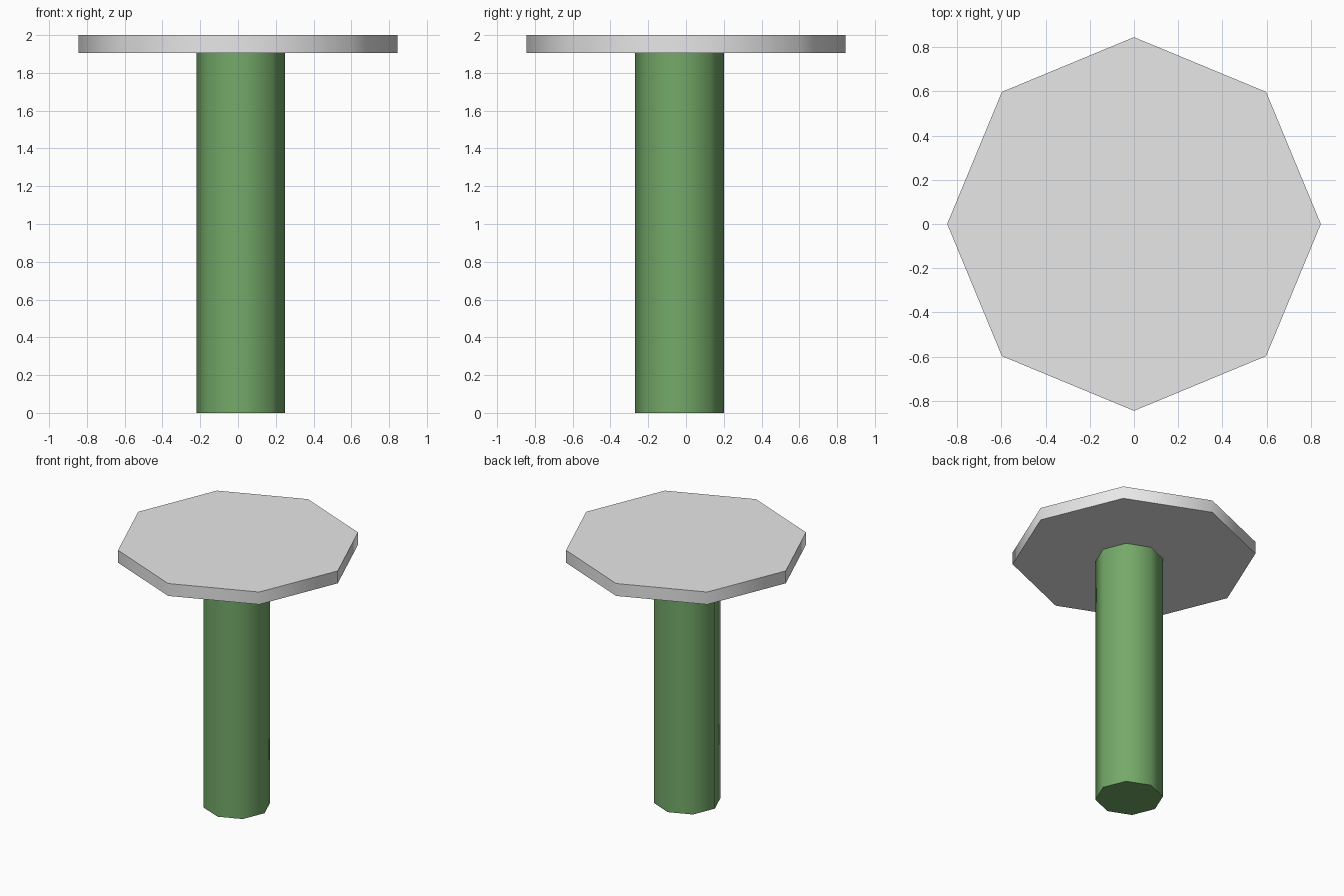
import bpy, math

if "Cube" in bpy.data.objects:
    bpy.data.objects.remove(bpy.data.objects["Cube"])


def material(name, rgb):
    m = bpy.data.materials.new(name)
    m.diffuse_color = (*rgb, 1)
    m.use_nodes = True
    m.node_tree.nodes["Principled BSDF"].inputs["Base Color"].default_value = m.diffuse_color
    return m


def octagon_prism(name, radius, x, y, z0, z1, mat):
    bpy.ops.mesh.primitive_cylinder_add(vertices=8, radius=radius, depth=z1 - z0,
                                        location=(x, y, (z0 + z1) / 2))
    ob = bpy.context.object
    ob.name = name
    ob.data.materials.append(mat)
    # smooth sides, sharp rims
    bpy.ops.object.shade_smooth_by_angle(angle=math.radians(60))
    return ob


grey = material("light grey", (0.8, 0.8, 0.8))
green = material("leaf green", (0.175, 0.40, 0.14))

# Slightly off-centre post carrying a wide flat top
octagon_prism("post", 0.235, 0.015, -0.035, 0.0, 1.905, green)
octagon_prism("table_top", 0.845, 0.0, 0.0, 1.905, 2.0, grey)
